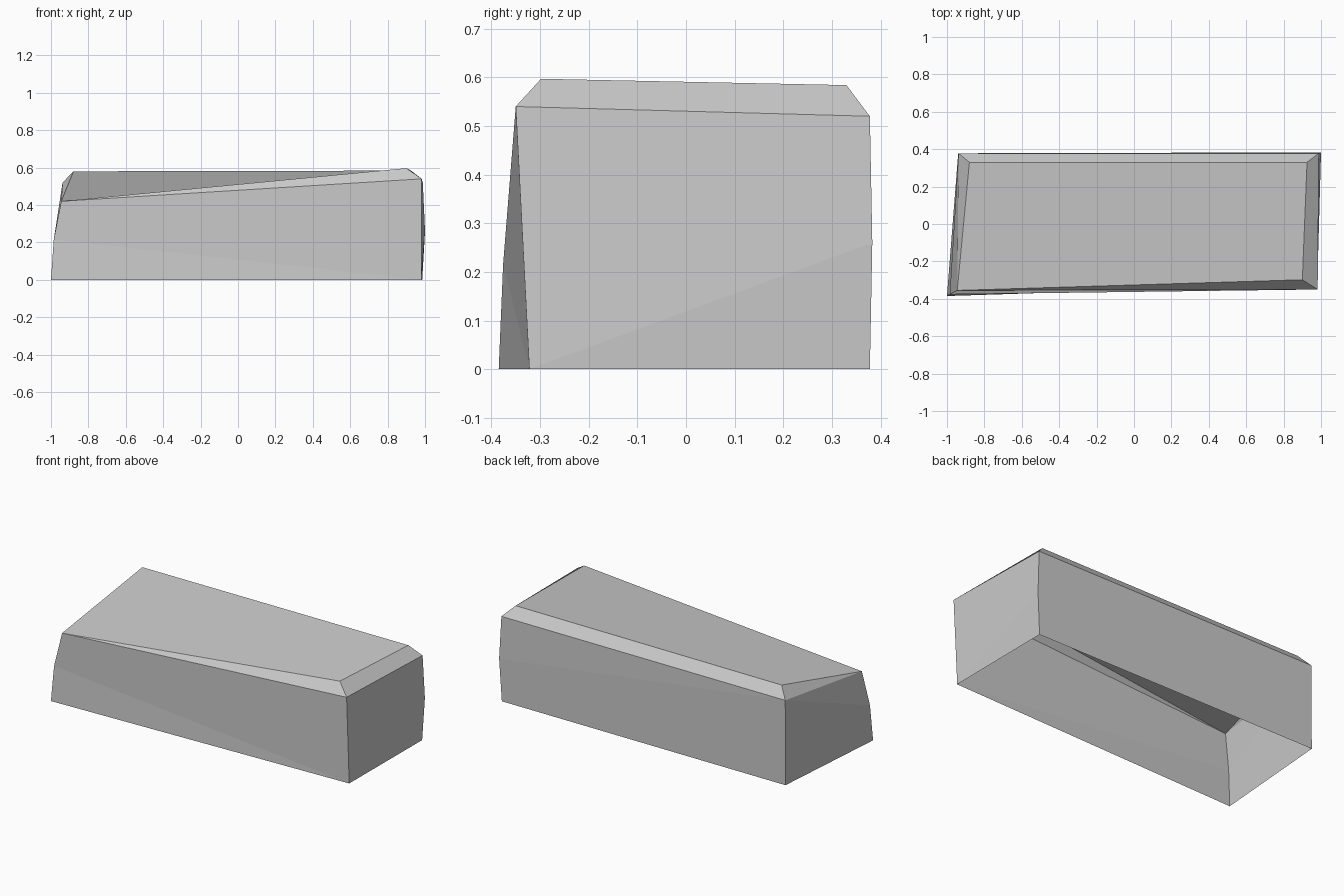
import bpy
import bmesh

# Remove the default object
cube = bpy.data.objects.get("Cube")
if cube:
    bpy.data.objects.remove(cube, do_unlink=True)

# Plain grey material
grey = bpy.data.materials.new("light grey stone")
grey.use_nodes = True
colour = (0.6, 0.6, 0.6, 1.0)
grey.diffuse_color = colour
grey.node_tree.nodes["Principled BSDF"].inputs["Base Color"].default_value = colour

bm = bmesh.new()


def ring(*points):
    return [bm.verts.new(p) for p in points]


# Corner order: front right, front left, back left, back right
a, b, c, d = ring((-1, -0.385, 0), (0.98, -0.322, 0),
                  (0.985, 0.378, 0), (-0.94, 0.378, 0))
# Bulges halfway up two opposite corners
a_mid, c_mid = ring((-0.985, -0.376, 0.215), (1, 0.383, 0.26))
# Upper rim of the walls
a_rim, b_rim, c_rim, d_rim = ring((-0.945, -0.355, 0.42), (0.982, -0.35, 0.54),
                                  (0.988, 0.378, 0.52), (-0.938, 0.378, 0.52))
# Top corners; the low front right corner is shared with the rim
b_top, c_top, d_top = ring((0.9, -0.298, 0.597), (0.925, 0.33, 0.584),
                           (-0.88, 0.33, 0.58))

walls = [(a, b, a_mid), (a_mid, b, b_rim, a_rim),      # front
         (b, c, c_mid), (b, c_mid, c_rim, b_rim),      # left end
         (c, d, d_rim, c_mid), (c_mid, d_rim, c_rim),  # back
         (d, a, a_mid, d_rim), (d_rim, a_mid, a_rim)]  # right end
bevels = [(a_rim, b_rim, b_top), (b_rim, c_rim, c_top, b_top),
          (c_rim, d_rim, d_top, c_top), (d_rim, a_rim, d_top)]
top = [(a_rim, b_top, c_top, d_top)]

# Open-bottomed shell with flat faces
for corners in walls + bevels + top:
    bm.faces.new(corners)

mesh = bpy.data.meshes.new("stone_block")
bm.to_mesh(mesh)
bm.free()
mesh.materials.append(grey)
block = bpy.data.objects.new("stone_block", mesh)
bpy.context.scene.collection.objects.link(block)
